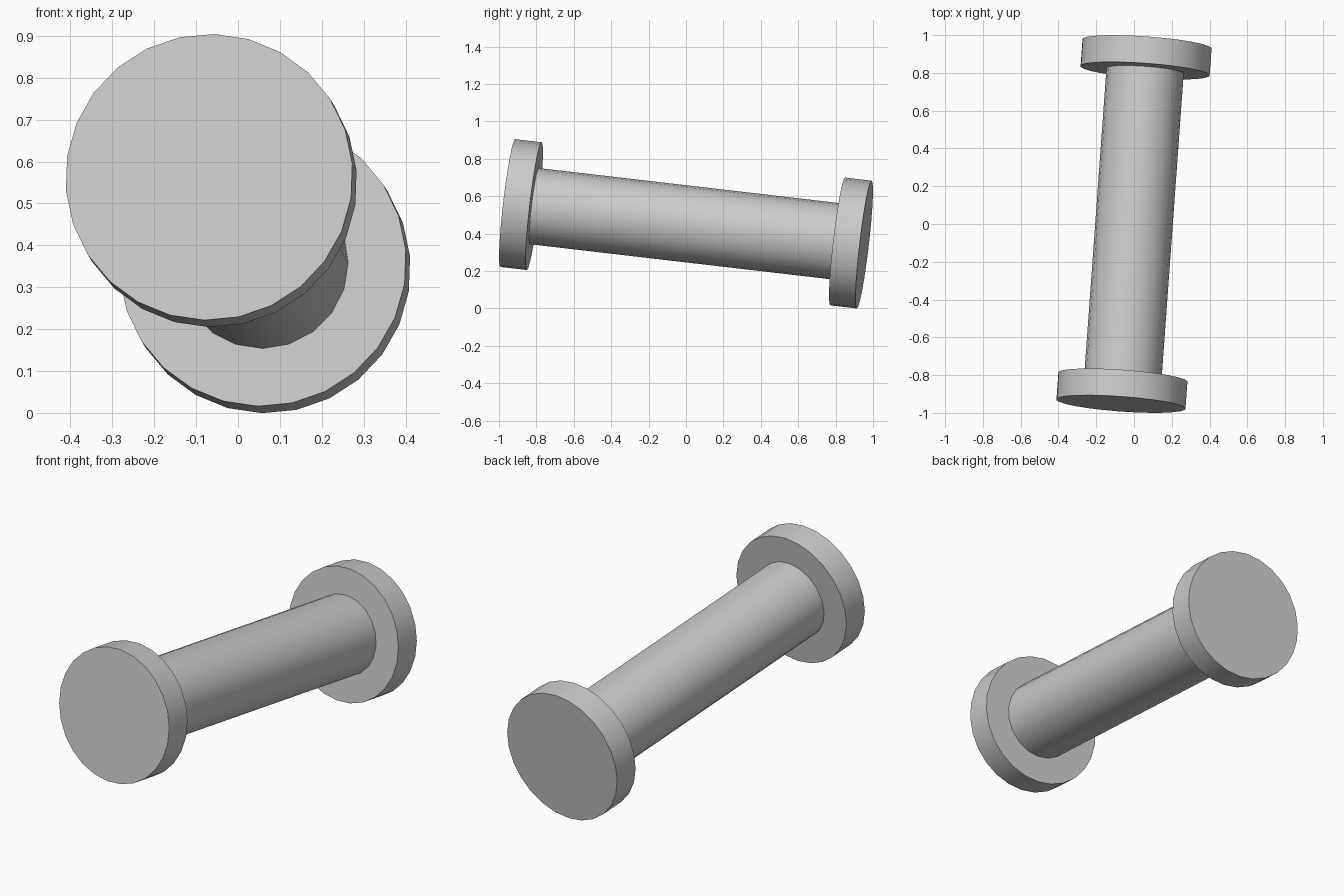
import bpy
import math
from mathutils import Matrix, Vector

cube = bpy.data.objects.get("Cube")
if cube:
    bpy.data.objects.remove(cube, do_unlink=True)

grey = bpy.data.materials.new("plain_grey")
grey.use_nodes = True
grey.diffuse_color = (0.6, 0.6, 0.6, 1)
grey.node_tree.nodes["Principled BSDF"].inputs["Base Color"].default_value = (0.6, 0.6, 0.6, 1)

# Tilted axis running from the front face centre to the back face centre
CENTRE = Vector((0, 0, 0.452))
HALF = Vector((0.069, 0.953, -0.111))
LENGTH = 2 * HALF.length
AXIS = HALF.normalized()
SIDE = (Vector((1, 0, 0)) - AXIS * AXIS.x).normalized()
UP = SIDE.cross(AXIS)
FRAME = Matrix((SIDE, -UP, AXIS)).transposed().to_4x4()


def cylinder(name, radius, length, offset, sides, turn):
    """Cylinder lying on the tilted axis, turned about it by an angle in degrees."""
    bpy.ops.mesh.primitive_cylinder_add(vertices=sides, radius=radius, depth=length)
    obj = bpy.context.object
    obj.name = obj.data.name = name
    spin = Matrix.Rotation(math.radians(turn), 4, 'Z')
    obj.matrix_world = Matrix.Translation(CENTRE + AXIS * offset) @ FRAME @ spin
    obj.data.materials.append(grey)
    bpy.ops.object.shade_smooth_by_angle(angle=math.radians(30))
    return obj


DISC = 0.143
end = (LENGTH - DISC) / 2

# Shaft between the two end discs
cylinder("shaft", 0.205, LENGTH - 2 * DISC + 0.02, 0, 20, 0)

# End discs
for name, sign in (("front_disc", -1), ("back_disc", 1)):
    cylinder(name, 0.344, DISC, sign * end, 26, 2)
